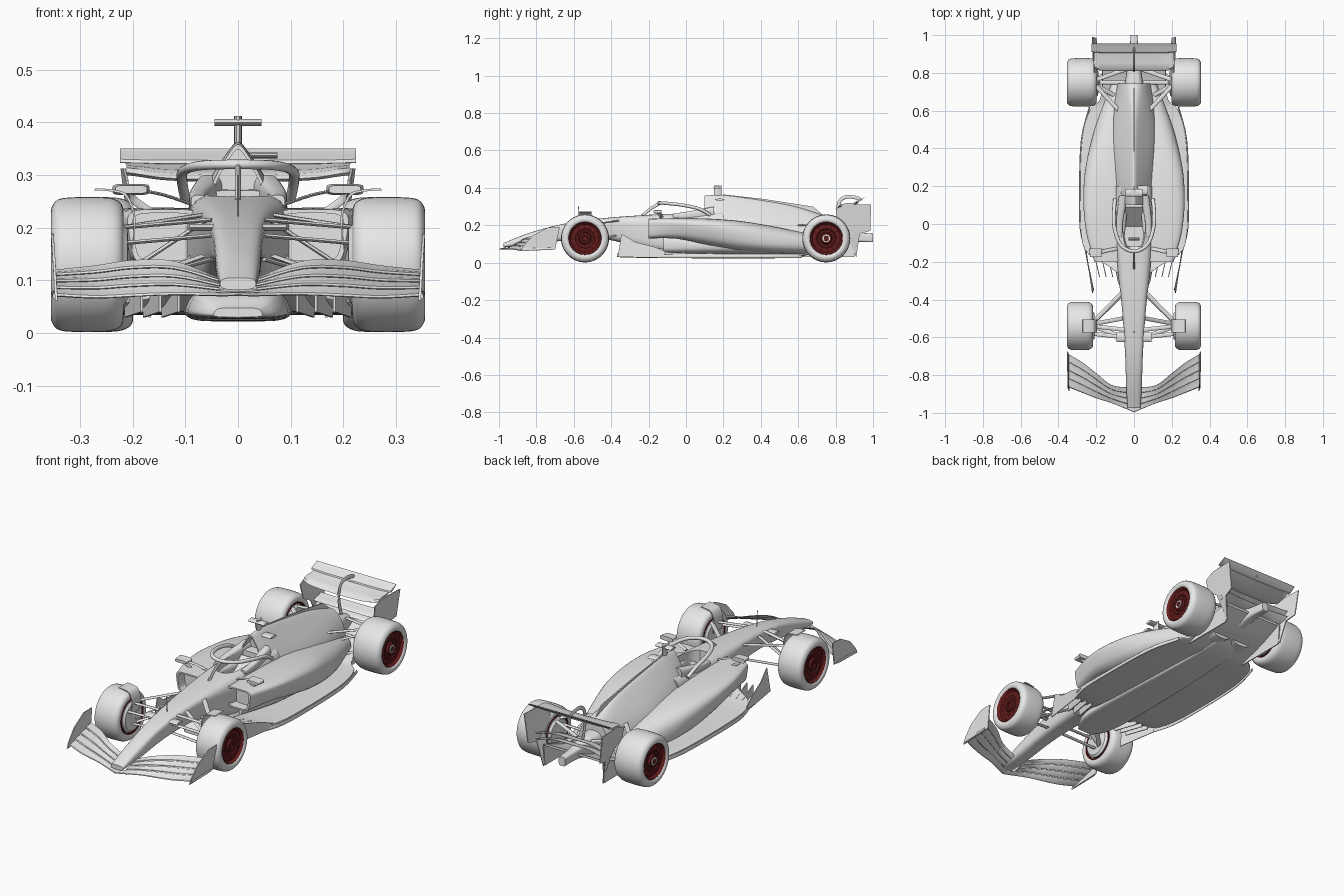
import bpy
from math import sin, cos, pi, copysign
from mathutils import Vector

default_cube = bpy.data.objects.get("Cube")
if default_cube:
    bpy.data.objects.remove(default_cube, do_unlink=True)

parts = []


def material(name, red, green, blue):
    mat = bpy.data.materials.new(name)
    mat.use_nodes = True
    mat.diffuse_color = (red, green, blue, 1)
    mat.node_tree.nodes["Principled BSDF"].inputs["Base Color"].default_value = (red, green, blue, 1)
    return mat


GREY = material("light grey", 0.8, 0.8, 0.8)
RED = material("dark red", 0.13, 0.012, 0.012)
DEEP_RED = material("deep red", 0.08, 0.008, 0.008)


def make(name, verts, faces, mats=(GREY,), mirror=False):
    mesh = bpy.data.meshes.new(name)
    mesh.from_pydata([tuple(v) for v in verts], [], faces)
    for mat in mats:
        mesh.materials.append(mat)
    obj = bpy.data.objects.new(name, mesh)
    bpy.context.collection.objects.link(obj)
    bpy.ops.object.select_all(action='DESELECT')
    obj.select_set(True)
    bpy.context.view_layer.objects.active = obj
    bpy.ops.object.mode_set(mode='EDIT')
    bpy.ops.mesh.select_all(action='SELECT')
    bpy.ops.mesh.normals_make_consistent(inside=False)
    bpy.ops.object.mode_set(mode='OBJECT')
    if mirror:
        obj.modifiers.new("other side", 'MIRROR').use_mirror_merge = False
    parts.append(obj)
    return obj


def loft(name, rings, mats=(GREY,), mirror=False):
    """Skin a row of equal rings and cap both ends."""
    n = len(rings[0])
    faces = [(r * n + i, r * n + (i + 1) % n, (r + 1) * n + (i + 1) % n, (r + 1) * n + i)
             for r in range(len(rings) - 1) for i in range(n)]
    last = (len(rings) - 1) * n
    faces += [tuple(range(n))[::-1], tuple(range(last, last + n))]
    return make(name, [v for ring in rings for v in ring], faces, mats, mirror)


def spline(keys, steps):
    """Catmull-Rom interpolation through tuples of any length."""
    out = []
    for k in range(len(keys) - 1):
        a, b, c, d = (keys[max(0, min(len(keys) - 1, k + j))] for j in (-1, 0, 1, 2))
        for s in range(steps):
            t = s / steps
            out.append(tuple(q + t / 2 * (r - p + t * (2 * p - 5 * q + 4 * r - w + t * (3 * q - p - 3 * r + w)))
                             for p, q, r, w in zip(a, b, c, d)))
    return out + [keys[-1]]


def section(y, cx, low, high, half, power, taper, count=36):
    """Rounded cross-section; taper above zero widens the top."""
    ring = []
    for i in range(count):
        a = 2 * pi * i / count
        u = copysign(abs(cos(a)) ** (2 / power), cos(a))
        v = copysign(abs(sin(a)) ** (2 / power), sin(a))
        ring.append(Vector((cx + half * u * (1 + taper * v), y, (low + high) / 2 + (high - low) / 2 * v)))
    return ring


def body(name, keys, mirror=False, intake=0, steps=6):
    rings = [section(*key) for key in spline(keys, steps)]
    if intake:
        mid = sum(rings[0], Vector()) / len(rings[0])
        lip = [mid + (v - mid) * 0.86 for v in rings[0]]
        rings = [[v + Vector((0, intake, 0)) for v in lip], lip] + rings
    return loft(name, rings, mirror=mirror)


def tube(name, path, wide, tall=None, mirror=True, steps=1, count=10):
    pts = [Vector(p) for p in spline(path, steps)]
    rings = []
    for i, p in enumerate(pts):
        way = pts[min(i + 1, len(pts) - 1)] - pts[max(i - 1, 0)]
        turn = way.to_track_quat('Z', 'Y')
        rings.append([p + turn @ Vector((wide * cos(2 * pi * j / count), (tall or wide) * sin(2 * pi * j / count), 0))
                      for j in range(count)])
    return loft(name, rings, mirror=mirror)


def plate(name, pts, shift=(0.005, 0, 0), mirror=True):
    return loft(name, [[Vector(p) for p in pts], [Vector(p) + Vector(shift) for p in pts]], mirror=mirror)


def wing(name, stations, thick=0.006, steps=4):
    """Aerofoil skin; a station is x, lead y, lead z, trail y, trail z."""
    rings = []
    for x, ly, lz, ty, tz in spline(stations, steps):
        lead, chord = Vector((x, ly, lz)), Vector((0, ty - ly, tz - lz))
        up = Vector((0, -chord.z, chord.y)).normalized() * thick
        shape = [(0, 0), (.1, .5), (.4, .4), (.75, 0), (1, .1), (1, -.1), (.7, -.5), (.35, -.6), (.08, -.5)]
        rings.append([lead + chord * c + up * h for c, h in shape])
    return loft(name, rings, mirror=True)


def lathe(name, profile, y, squeeze=1, mats=(GREY,), count=48):
    rings = [[Vector((.355 - (.355 - x) * squeeze, y + r * cos(2 * pi * i / count), .13 + r * sin(2 * pi * i / count)))
              for i in range(count)] for x, r in profile]
    return loft(name, rings, mats, mirror=True)


# Nose and survival cell, with the cockpit cut out
tub = body("nose_and_cockpit_tub", [
    (-.975, 0, .082, .105, .034, 3, 0), (-.85, 0, .09, .155, .042, 3, 0), (-.7, 0, .113, .198, .046, 4, .05),
    (-.55, 0, .125, .225, .054, 4, .08), (-.4, 0, .12, .242, .066, 4, .1), (-.25, 0, .08, .253, .085, 4, .05),
    (-.1, 0, .05, .262, .1, 4, 0), (.2, 0, .05, .275, .1, 4, 0)])
cutter = body("cockpit_cutter", [(-.14, 0, .13, .4, .02, 4, 0), (-.1, 0, .12, .4, .05, 4, 0),
                                 (0, 0, .11, .4, .058, 4, 0), (.1, 0, .15, .4, .045, 4, 0)])
cut = tub.modifiers.new("cockpit", 'BOOLEAN')
cut.operation, cut.object = 'DIFFERENCE', cutter
tub.data = bpy.data.meshes.new_from_object(tub.evaluated_get(bpy.context.evaluated_depsgraph_get()))
tub.modifiers.clear()
parts.remove(cutter)
bpy.data.objects.remove(cutter, do_unlink=True)
plate("seat", [(-.045, -.04, .125), (.045, -.04, .125), (.045, .09, .25), (-.045, .09, .25)], (0, .01, -.01), False)
tube("steering_wheel", [(-.03, -.08, .21), (.03, -.08, .21)], .008, .018, False)
body("headrest", [(-.07, .075, .235, .262, .014, 3, 0), (.02, .075, .235, .275, .018, 3, 0),
                  (.15, .055, .235, .3, .025, 3, 0)], True)

# Engine cover, spine fin and sidepods
body("engine_cover", [(.1, 0, .22, .358, .046, 2.3, -.65), (.2, 0, .1, .362, .09, 2.1, -.7),
                      (.4, 0, .08, .335, .105, 2, -.7), (.58, 0, .07, .302, .1, 2, -.6),
                      (.745, 0, .09, .25, .078, 2.6, -.35)], intake=.05)
plate("spine_fin", [(-.003, .2, .3), (-.003, .2, .365), (-.003, .42, .34), (-.003, .68, .3), (-.003, .75, .24),
                    (-.003, .6, .24)], (.006, 0, 0), False)
body("sidepods", [(-.2, .14, .13, .235, .066, 5, .12), (-.05, .15, .128, .238, .095, 4, .18),
                  (.12, .15, .095, .236, .112, 3.2, .18), (.3, .14, .064, .222, .115, 2.8, .08),
                  (.5, .11, .05, .187, .1, 2.5, -.08), (.74, .06, .05, .135, .06, 2.3, 0)], True, intake=.05)
body("undercut_core", [(-.12, 0, .05, .15, .11, 4, 0), (.1, 0, .04, .15, .175, 3, 0), (.35, 0, .04, .14, .19, 3, 0),
                       (.6, 0, .04, .12, .14, 3, 0)])
body("gearbox", [(.6, 0, .06, .2, .07, 3, 0), (.8, 0, .09, .19, .04, 3, 0), (.9, 0, .11, .165, .025, 4, 0),
                 (1, 0, .11, .155, .018, 5, 0)])

# Floor, plank, fences and diffuser
body("floor", [(-.28, 0, .08, .09, .06, 8, 0), (-.22, 0, .068, .08, .14, 8, 0), (-.16, 0, .05, .065, .24, 8, 0),
               (-.06, 0, .04, .055, .28, 8, 0), (.2, 0, .035, .05, .285, 8, 0), (.45, 0, .035, .05, .275, 8, 0),
               (.6, 0, .035, .05, .235, 8, 0), (.66, 0, .045, .06, .18, 8, 0), (.78, 0, .08, .095, .168, 8, 0),
               (.9, 0, .13, .142, .165, 8, 0)])
body("plank", [(-.37, 0, .03, .048, .045, 4, -.1), (-.2, 0, .026, .09, .095, 4, -.15), (.55, 0, .026, .06, .08, 6, 0),
               (.75, 0, .075, .1, .05, 6, 0)])
for i in range(3):
    x = .11 + .035 * i
    plate("inlet_fence", [(x, -.28, .04), (x, -.28, .085), (x + .03, -.15, .065), (x + .03, -.15, .03)])
plate("outer_floor_fence", [(.218, -.365, .03), (.212, -.345, .155), (.228, -.27, .11), (.25, -.17, .085),
                            (.275, -.06, .04), (.25, -.15, .028)], (.004, 0, 0))
tube("floor_edge", [(.25, -.15, .035), (.283, -.03, .035), (.287, .2, .034), (.277, .45, .034), (.235, .62, .034)],
     .004, .009, steps=4)
plate("diffuser_wall", [(.165, .62, .03), (.165, .9, .03), (.165, .91, .14), (.165, .72, .09)])

# Front wing built from four stacked elements
span = [(0, -.998, .073, -.87, .1), (.035, -.982, .072, -.865, .104), (.12, -.948, .073, -.852, .136),
        (.2, -.922, .07, -.79, .138), (.27, -.895, .067, -.735, .128), (.345, -.865, .071, -.69, .12)]
for k in range(4):
    near, far = k / 4, (k + 1) / 4
    stations = [(x, ly + (ty - ly) * near, lz + (tz - lz) * near + .002 * min(k, 1),
                 ly + (ty - ly) * far, lz + (tz - lz) * far)
                for x, ly, lz, ty, tz in span]
    wing("front_wing_element", stations if k == 0 else stations[1:])
plate("front_wing_endplate", [(.342, -.885, .062), (.342, -.7, .07), (.35, -.675, .19), (.35, -.74, .188),
                              (.347, -.82, .145), (.344, -.87, .09)])
tube("endplate_foot", [(.349, -.87, .07), (.351, -.72, .075)], .003, .006)

# Rear wing, beam wing and pylon
wing("rear_wing_main", [(0, .81, .29, .92, .32), (.13, .81, .294, .92, .322), (.19, .815, .302, .92, .325),
                        (.212, .83, .305, .925, .325)], .014)
wing("rear_wing_flap", [(0, .905, .322, .955, .35), (.15, .905, .322, .955, .35), (.224, .91, .324, .955, .35)], .008)
plate("rear_wing_endplate", [(.197, .81, .22), (.208, .8, .29), (.213, .86, .312), (.218, .99, .312),
                             (.2, .985, .17), (.19, .93, .155), (.19, .86, .19)])
plate("rear_wing_lower_support", [(.165, .88, .1), (.165, .91, .03), (.19, .93, .16), (.19, .86, .19)])
for z in (.165, .195):
    wing("beam_wing", [(0, .86, z, .92, z + .02), (.1, .86, z, .92, z + .02), (.19, .88, z - .01, .94, z + .01)], .008)
tube("rear_wing_pylon", [(0, .84, .16), (0, .815, .25), (0, .82, .325), (0, .86, .352), (0, .92, .345), (0, .93, .33)],
     .005, .01, False, 5)

# Halo hoop and its central pillar
tube("halo_hoop", [(.1, .13, .255), (.106, .07, .288), (.103, -.02, .308), (.07, -.11, .318), (0, -.145, .32),
                   (-.07, -.11, .318), (-.103, -.02, .308), (-.106, .07, .288), (-.1, .13, .255)],
     .010, .009, False, 6, 12)
tube("halo_pillar", [(0, -.235, .25), (0, -.19, .288), (0, -.14, .318)], .006, .009, False, 5)

# Cameras, sensors and mirrors
tube("roof_camera_stalk", [(0, .17, .34), (0, .17, .412)], .008, .02, False)
tube("roof_camera", [(-.045, .165, .4), (.045, .165, .4)], .02, .007, False)
tube("roof_side_winglet", [(.02, .18, .337), (.075, .18, .337)], .025, .006, False)
tube("nose_camera", [(.045, -.6, .2), (.092, -.6, .2)], .025, .007)
tube("nose_probe", [(0, -.57, .22), (0, -.575, .3)], .002, mirror=False)
body("mirror_housing", [(-.175, .203, .265, .28, .03, 5, 0), (-.13, .203, .262, .283, .035, 5, 0)], True, steps=2)
tube("mirror_stay", [(.09, -.13, .245), (.14, -.14, .262), (.18, -.15, .27)], .01, .003, steps=3)
tube("mirror_outer_stay", [(.15, -.13, .22), (.195, -.14, .25), (.205, -.15, .268)], .003, .008, steps=3)

# Wheels: tyre, rim, inner barrel and brake drum
tyre = [(.225, .08), (.205, .088), (.199, .1), (.203, .115), (.22, .125), (.25, .128), (.3, .128), (.335, .125),
        (.349, .116), (.355, .102), (.349, .088), (.33, .084), (.28, .08)]
rim = [(.3, .088), (.347, .09), (.35, .086), (.34, .08), (.336, .075), (.338, .052), (.334, .048), (.332, .032),
       (.342, .028), (.344, .016), (.336, .013), (.336, .001)]
for name, y, squeeze in (("front", -.54, .88), ("rear", .75, 1)):
    lathe(name + "_tyres", spline(tyre, 3), y, squeeze)
    wheel = lathe(name + "_rims", rim, y, squeeze, (RED, DEEP_RED))
    for face in wheel.data.polygons:
        ring, step = divmod(face.index, 48)
        if (ring == 4 and step % 4 == 0) or ring in (6, 9):
            face.material_index = 1
    lathe(name + "_inner_barrels", [(.235, .082), (.2, .083), (.199, .09), (.235, .09)], y, squeeze, (RED,))
    lathe(name + "_brake_drums", [(.26, .078), (.2, .078), (.19, .068), (.187, .03), (.18, .002)], y, squeeze)
lathe("rear_hub_ring", [(.335, .02), (.347, .02), (.347, .013), (.335, .013)], .75)
lathe("rear_hub_centre", [(.335, .012), (.348, .012), (.348, .001)], .75, mats=(RED,))

# Arched deflectors over the front wheels
arch = spline([(.2, .16), (.195, .22), (.21, .262), (.235, .272), (.27, .275)], 4)
outline = [(x, -.575, z) for x, z in arch] + [(x + .003, -.575, z - .004) for x, z in arch[::-1]]
plate("front_wheel_deflector", outline, (0, .07, 0))

# Suspension arms
front_arms = [((.06, -.36, .225), (.225, -.53, .2)), ((.05, -.56, .215), (.225, -.54, .2)),
              ((.07, -.38, .145), (.225, -.53, .09)), ((.05, -.6, .14), (.225, -.54, .09)),
              ((.06, -.5, .215), (.22, -.53, .11)), ((.05, -.6, .185), (.225, -.58, .17))]
rear_arms = [((.06, .58, .2), (.21, .74, .2)), ((.04, .82, .18), (.21, .76, .2)), ((.07, .6, .09), (.21, .74, .08)),
             ((.035, .86, .12), (.21, .76, .08)), ((.05, .65, .12), (.21, .74, .18)), ((.03, .75, .14), (.21, .75, .13))]
for name, arms in (("front", front_arms), ("rear", rear_arms)):
    for inner, outer in arms:
        tube(name + "_suspension_arm", [inner, outer], .011, .004)

# Smooth curved skins while keeping crisp edges
bpy.ops.object.select_all(action='DESELECT')
for obj in parts:
    obj.select_set(True)
bpy.context.view_layer.objects.active = parts[0]
bpy.ops.object.shade_smooth_by_angle(angle=pi / 5)
